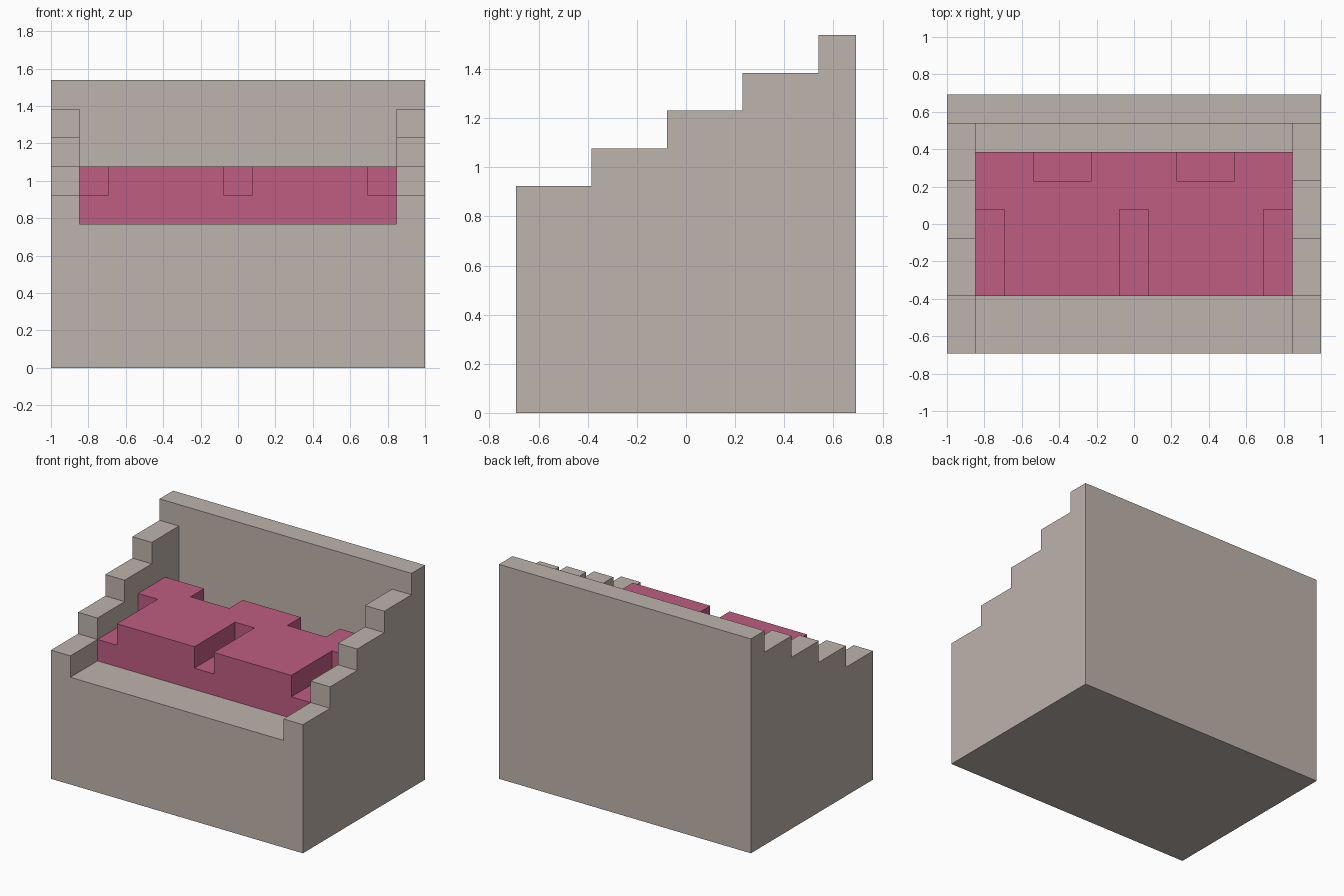
import bpy, bmesh
from mathutils import Vector

U = 2 / 13                       # one block unit
ORIGIN = Vector((6.5, 4.5, 0))   # plan centre in block units

cube = bpy.data.objects.get("Cube")
if cube:
    bpy.data.objects.remove(cube, do_unlink=True)


def material(name, rgb):
    mat = bpy.data.materials.new(name)
    mat.use_nodes = True
    mat.diffuse_color = (*rgb, 1)
    mat.node_tree.nodes["Principled BSDF"].inputs["Base Color"].default_value = (*rgb, 1)
    return mat


def add_prism(bm, outline, direction):
    """Extrude a flat outline, given in block units, into a solid."""
    face = bm.faces.new([bm.verts.new((Vector(p) - ORIGIN) * U) for p in outline])
    result = bmesh.ops.extrude_face_region(bm, geom=[face], use_keep_orig=True)
    moved = [v for v in result["geom"] if isinstance(v, bmesh.types.BMVert)]
    bmesh.ops.translate(bm, vec=Vector(direction) * U, verts=moved)


def add_box(bm, x0, x1, y0, y1, z0, z1):
    outline = [(x0, y0, z0), (x1, y0, z0), (x1, y1, z0), (x0, y1, z0)]
    add_prism(bm, outline, (0, 0, z1 - z0))


def finish(bm, name, mat=None):
    bmesh.ops.recalc_face_normals(bm, faces=bm.faces)
    mesh = bpy.data.meshes.new(name)
    bm.to_mesh(mesh)
    bm.free()
    obj = bpy.data.objects.new(name, mesh)
    bpy.context.collection.objects.link(obj)
    if mat:
        mesh.materials.append(mat)
    return obj


def carve(obj, cutter):
    """Subtract the cutter, then discard it."""
    cutter.hide_render = True
    mod = obj.modifiers.new("carve", 'BOOLEAN')
    mod.operation = 'DIFFERENCE'
    mod.solver = 'EXACT'
    mod.object = cutter
    bpy.context.view_layer.objects.active = obj
    bpy.ops.object.modifier_apply(modifier=mod.name)
    bpy.data.objects.remove(cutter, do_unlink=True)


stone = material("warm grey", (0.515, 0.451, 0.413))
pink = material("rose pink", (0.515, 0.109, 0.216))

# Stepped shell: staircase side profile across the full width
profile = [(0, 9, 0), (0, 0, 0)]
for step in range(5):
    profile += [(0, 2 * step, 6 + step), (0, min(2 * step + 2, 9), 6 + step)]
bm = bmesh.new()
add_prism(bm, profile, (13, 0, 0))
shell = finish(bm, "stepped_shell", stone)

# Open recess between the side walls and the back wall
bm = bmesh.new()
add_box(bm, 1, 12, -1, 8, 5, 12)
carve(shell, finish(bm, "recess_cutter"))

# Cushion block resting in the recess
bm = bmesh.new()
add_box(bm, 1, 12, 2, 7, 5, 7)
cushion = finish(bm, "cushion", pink)

# Notches in the cushion: three at the front, two at the back
bm = bmesh.new()
for x0, x1 in ((0, 2), (6, 7), (11, 13)):
    add_box(bm, x0, x1, 1, 5, 6, 8)
for x0 in (3, 8):
    add_box(bm, x0, x0 + 2, 6, 8, 6, 8)
carve(cushion, finish(bm, "notch_cutter"))
